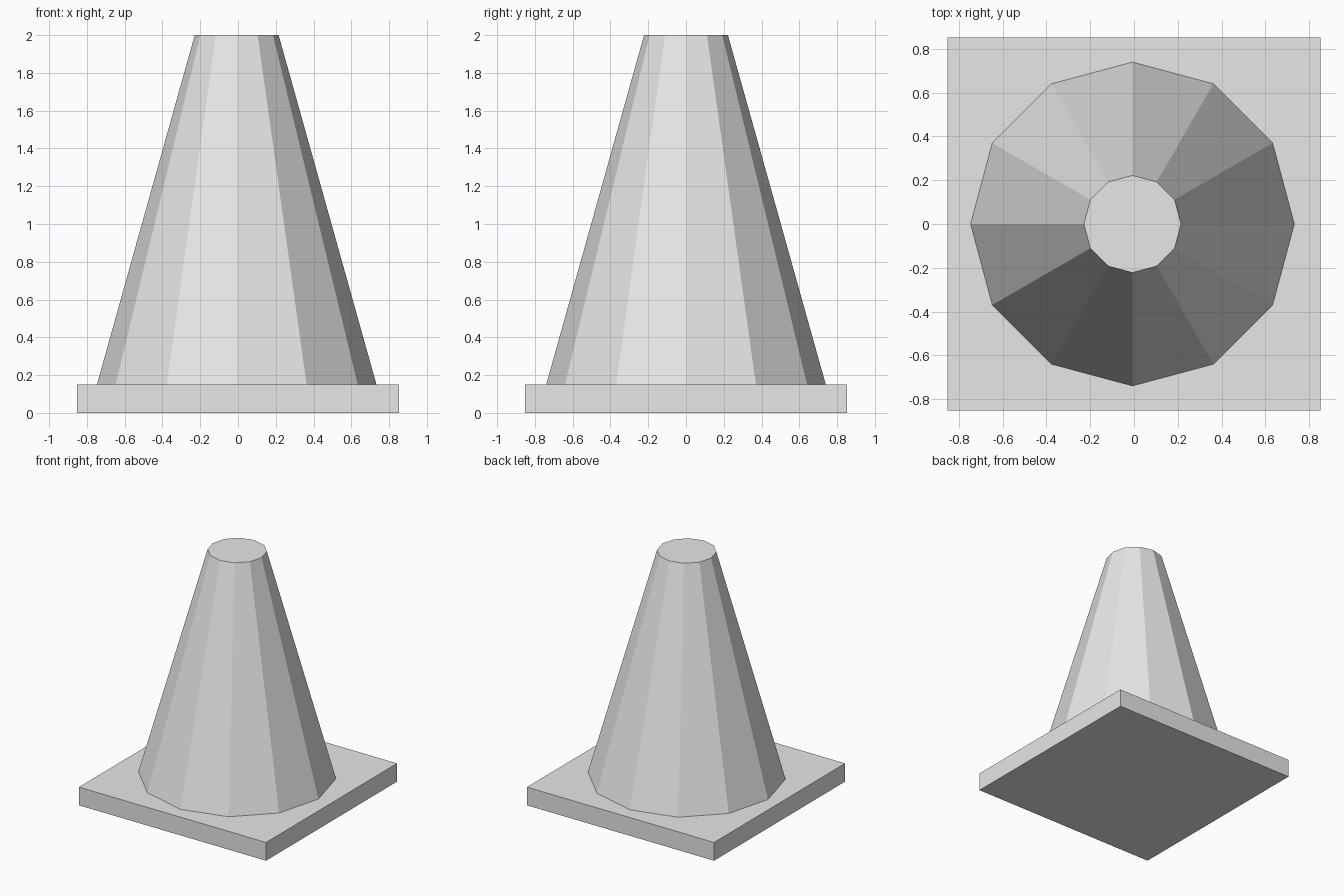
import bpy

cube = bpy.data.objects.get("Cube")
if cube:
    bpy.data.objects.remove(cube, do_unlink=True)

BASE_WIDTH = 1.705
BASE_HEIGHT = 0.15
TOTAL_HEIGHT = 2.0

# Single plain grey colour
grey = bpy.data.materials.new("light grey")
grey.use_nodes = True
colour = (0.8, 0.8, 0.8, 1.0)
grey.diffuse_color = colour
grey.node_tree.nodes["Principled BSDF"].inputs["Base Color"].default_value = colour


def finish(name):
    part = bpy.context.object
    part.name = part.data.name = name
    part.data.materials.clear()
    part.data.materials.append(grey)
    return part


# Square base plate
bpy.ops.mesh.primitive_cube_add(size=1, location=(0, 0, BASE_HEIGHT / 2))
base = finish("base_plate")
base.scale = (BASE_WIDTH, BASE_WIDTH, BASE_HEIGHT)
bpy.ops.object.transform_apply(location=False, rotation=False, scale=True)

# Twelve-sided tapered body with a flat closed top
bpy.ops.mesh.primitive_cone_add(
    vertices=12, radius1=0.74, radius2=0.222,
    depth=TOTAL_HEIGHT - BASE_HEIGHT,
    location=(-0.007, 0, (TOTAL_HEIGHT + BASE_HEIGHT) / 2))
finish("cone_body")
